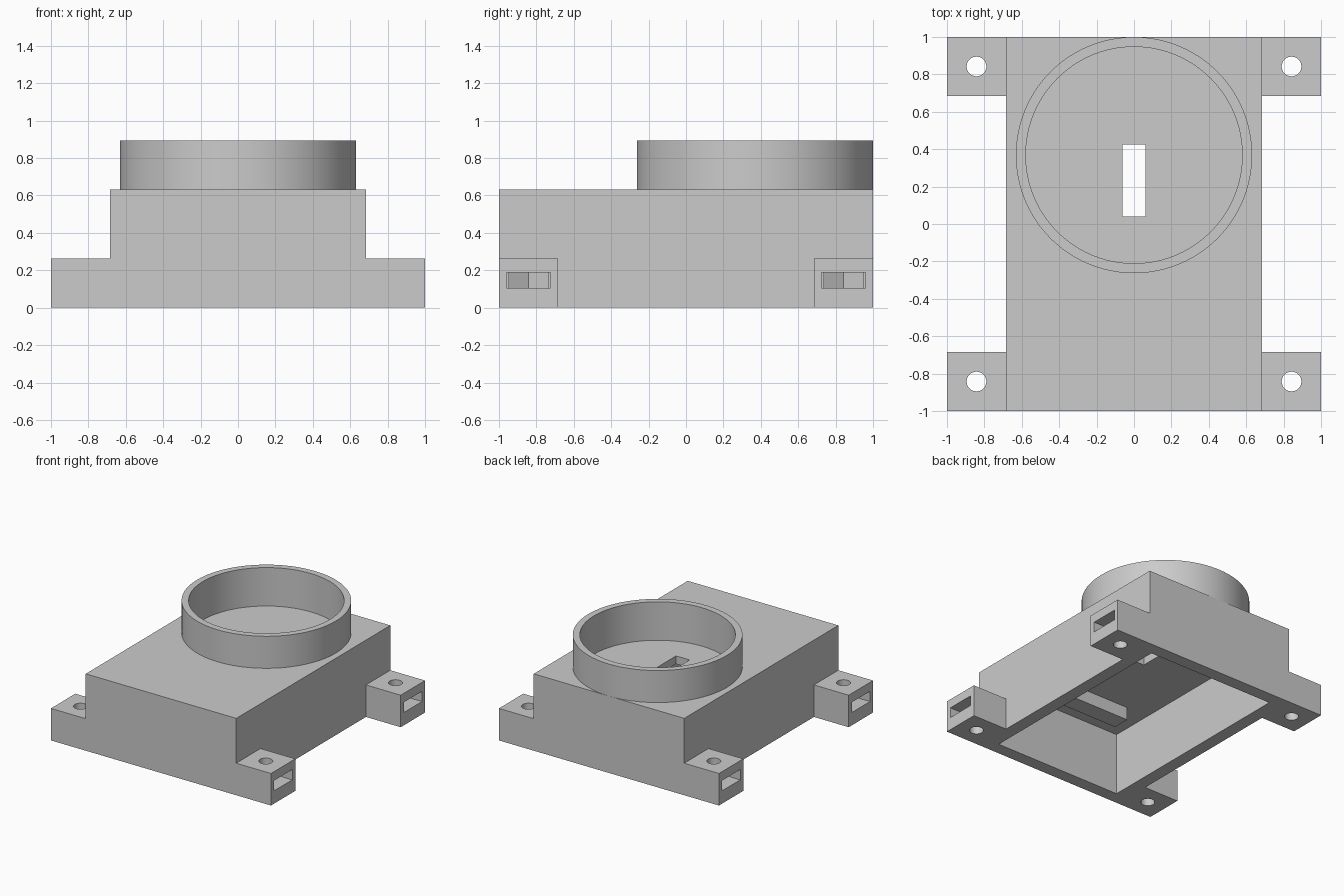
import bpy
import math

cube = bpy.data.objects.get("Cube")
if cube:
    bpy.data.objects.remove(cube, do_unlink=True)

U = 1 / 19          # design unit: the plate is 38 units long
ROOF = 9.75         # height of the cavity roof

grey = bpy.data.materials.new("plain grey")
grey.use_nodes = True
grey.diffuse_color = (0.6, 0.6, 0.6, 1)
grey.node_tree.nodes["Principled BSDF"].inputs["Base Color"].default_value = (0.6, 0.6, 0.6, 1)


def finish(name):
    obj = bpy.context.object
    obj.name = name
    obj.data.materials.append(grey)
    return obj


def box(name, x, y, z):
    """Box from (low, high) pairs in design units."""
    spans = (x, y, z)
    bpy.ops.mesh.primitive_cube_add(size=1, location=[(a + b) / 2 * U for a, b in spans])
    obj = bpy.context.object
    obj.scale = [(b - a) * U for a, b in spans]
    bpy.ops.object.transform_apply(location=True, rotation=False, scale=True)
    return finish(name)


def cylinder(name, radius, x, y, z, sides, turn=0):
    bpy.ops.mesh.primitive_cylinder_add(
        vertices=sides, radius=radius * U, depth=(z[1] - z[0]) * U,
        location=(x * U, y * U, (z[0] + z[1]) / 2 * U), rotation=(0, 0, turn))
    bpy.ops.object.transform_apply(location=True, rotation=True, scale=True)
    return finish(name)


def combine(target, tool, operation="DIFFERENCE", keep=False):
    mod = target.modifiers.new("combine", "BOOLEAN")
    mod.operation = operation
    mod.solver = "EXACT"
    mod.object = tool
    bpy.context.view_layer.objects.active = target
    bpy.ops.object.modifier_apply(modifier=mod.name)
    if not keep:
        bpy.data.objects.remove(tool, do_unlink=True)


# Housing with a foot strip across each end
housing = box("housing", (-13, 13), (-19, 19), (0, 12))
for low, high in ((-19, -13), (13, 19)):
    combine(housing, box("foot_strip", (-19, 19), (low, high), (0, 5)), "UNION")

# Open cavity underneath
combine(housing, box("cavity_cutter", (-11, 11), (-17, 17), (-2, ROOF)))

# Round collar on top, with a shallow recess in the housing below it
collar = cylinder("collar", 12, 0, 7, (12, 17), 96)
bore = cylinder("bore_cutter", 11, 0, 7, (11, 19), 96)
combine(collar, bore, keep=True)
combine(housing, bore)

# Slot through the roof
combine(housing, box("slot_cutter", (-1.17, 1.17), (0.78, 8.08), (8, 13)))

# Screw holes and side nut pockets in the four feet
for sx in (-1, 1):
    for sy in (-1, 1):
        x, y = 16 * sx, 16 * sy
        combine(housing, cylinder("screw_cutter", 1, x, y, (-1, 6), 32))
        pocket = (2, 3.6)
        combine(housing, cylinder("nut_cutter", 4 / math.sqrt(3), x, y, pocket, 6, math.pi / 6))
        ends = sorted((x, 20 * sx))
        combine(housing, box("pocket_cutter", ends, (y - 2.25, y + 2.25), pocket))

# Rib hanging from the cavity roof
box("inner_rib", (-7.2, 7.2), (-12.8, -10.1), (ROOF - 2, ROOF))

# Smooth the round walls, keep the edges sharp
for obj in (housing, collar):
    bpy.ops.object.select_all(action="DESELECT")
    obj.select_set(True)
    bpy.context.view_layer.objects.active = obj
    bpy.ops.object.shade_smooth_by_angle(angle=math.radians(30))
